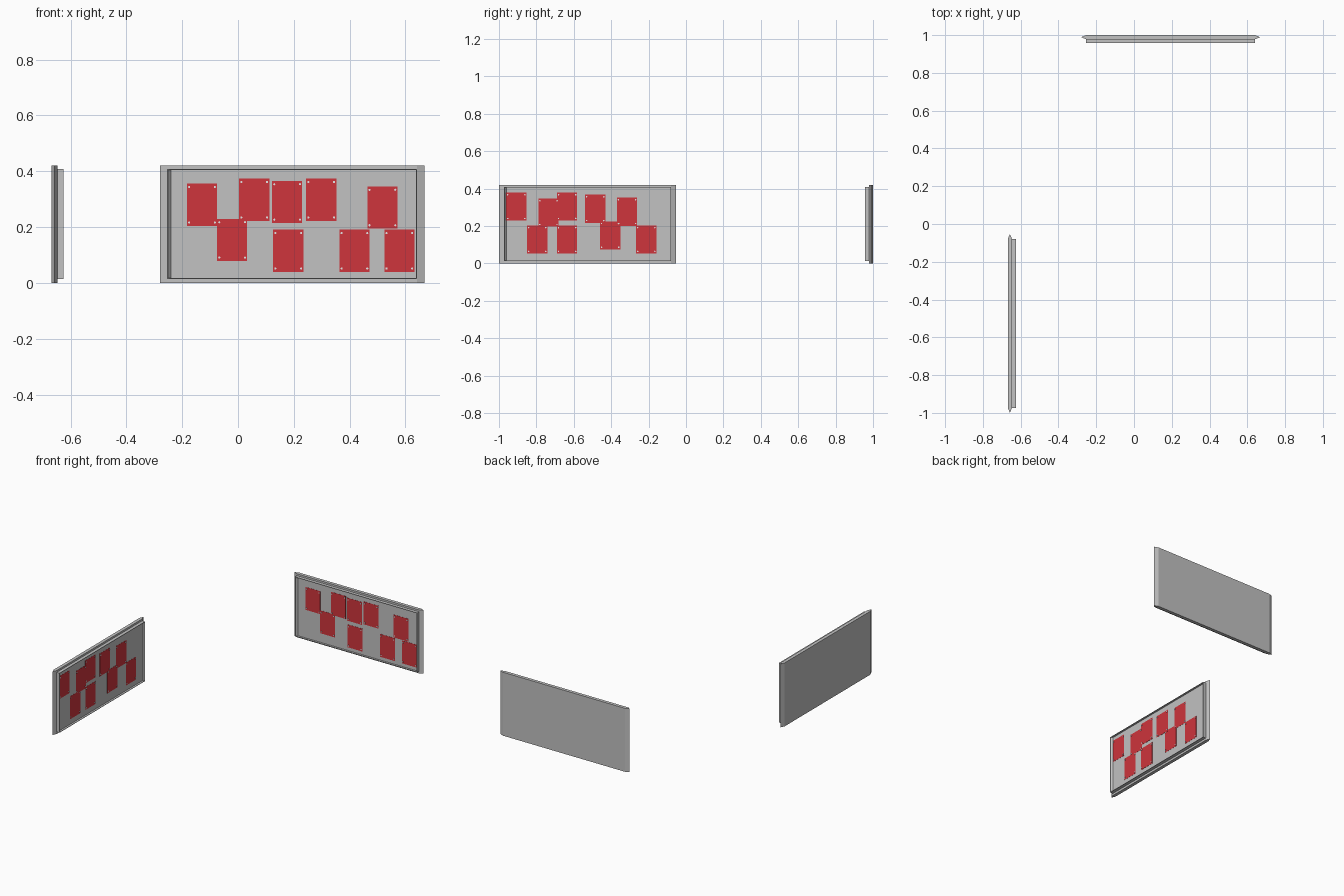
import bpy
import bmesh
import math
from mathutils import Matrix, Vector

cube = bpy.data.objects.get("Cube")
if cube:
    bpy.data.objects.remove(cube, do_unlink=True)


def material(name, rgb):
    mat = bpy.data.materials.new(name)
    mat.use_nodes = True
    mat.diffuse_color = (*rgb, 1)
    mat.node_tree.nodes["Principled BSDF"].inputs["Base Color"].default_value = (*rgb, 1)
    return mat


GREY = material("board_grey", (0.54, 0.54, 0.54))
RED = material("sheet_red", (0.62, 0.035, 0.045))
PALE = material("pin_pale", (0.85, 0.85, 0.85))

HALF, HEIGHT = 0.4735, 0.42      # board half width and height
THICK, BEVEL = 0.022, 0.026      # backing panel depth, pointed end length
LIP, FLOOR = -0.043, -0.03       # front of the rim, recessed surface
PAPER = (0.108, 0.151)


def finish(bm, name, mat, place):
    bmesh.ops.recalc_face_normals(bm, faces=bm.faces)
    mesh = bpy.data.meshes.new(name)
    bm.to_mesh(mesh)
    bm.free()
    mesh.materials.append(mat)
    obj = bpy.data.objects.new(name, mesh)
    obj.matrix_world = place
    bpy.context.collection.objects.link(obj)


def loft(name, loops, mat, place):
    """Skin a series of matching closed loops and cap both ends."""
    bm = bmesh.new()
    rings = [[bm.verts.new(p) for p in loop] for loop in loops]
    n = len(rings[0])
    for a, b in zip(rings, rings[1:]):
        for i in range(n):
            j = (i + 1) % n
            bm.faces.new((a[i], a[j], b[j], b[i]))
    bm.faces.new(rings[0])
    bm.faces.new(rings[-1])
    finish(bm, name, mat, place)


def rect(x0, x1, z0, z1, y):
    return [(x0, y, z0), (x1, y, z0), (x1, y, z1), (x0, y, z1)]


def build_board(prefix, place, sheets):
    # backing panel with pointed ends
    e = HALF - BEVEL
    outline = [(-e, 0), (-HALF, -THICK / 2), (-e, -THICK),
               (e, -THICK), (HALF, -THICK / 2), (e, 0)]
    loft(prefix + "_panel", [[(x, y, z) for x, y in outline] for z in (0, HEIGHT)],
         GREY, place)

    # raised tray: thin rim, sloped inside at one end
    z0, z1, t = 0.014, HEIGHT - 0.012, 0.003
    loft(prefix + "_tray", [
        rect(-e, e, z0, z1, -THICK),
        rect(-e, e, z0, z1, LIP),
        rect(-e + t, e - t, z0 + t, z1 - t, LIP),
        rect(-e + 0.014, e - t, z0 + t, z1 - t, FLOOR)], GREY, place)

    # pinned sheets, slightly staggered in depth where they overlap
    sheet_bm, pin_bm = bmesh.new(), bmesh.new()
    w, h = PAPER
    for i, (x, z) in enumerate(sheets):
        y = FLOOR - 0.002 - 0.0004 * (i % 3)
        size = Matrix.Diagonal((w, 0.001, h, 1))
        bmesh.ops.create_cube(sheet_bm, size=1,
                              matrix=Matrix.Translation((x, y, z)) @ size)
        for sx in (-1, 1):
            for sz in (-1, 1):
                spot = Vector((x + sx * (w / 2 - 0.008), y - 0.002,
                               z + sz * (h / 2 - 0.012)))
                bmesh.ops.create_cone(
                    pin_bm, cap_ends=True, segments=8,
                    radius1=0.004, radius2=0.004, depth=0.003,
                    matrix=Matrix.Translation(spot) @ Matrix.Rotation(math.pi / 2, 4, "X"))
    finish(sheet_bm, prefix + "_sheets", RED, place)
    finish(pin_bm, prefix + "_pins", PALE, place)


# sheet centres measured from the middle of each board
rear_sheets = [(-.323, .28), (-.215, .154), (-.136, .298), (-.018, .29), (.104, .298),
               (-.014, .115), (.223, .115), (.323, .27), (.384, .115)]
side_sheets = [(-.381, .304), (-.269, .128), (-.209, .272), (-.109, .304), (-.109, .128),
               (.041, .293), (.121, .15), (.211, .277), (.314, .128)]

build_board("rear_board", Matrix.Translation((0.194, 1.0, 0)), rear_sheets)
build_board("side_board",
            Matrix.Translation((-0.668, -0.5265, 0)) @ Matrix.Rotation(math.pi / 2, 4, "Z"),
            side_sheets)
